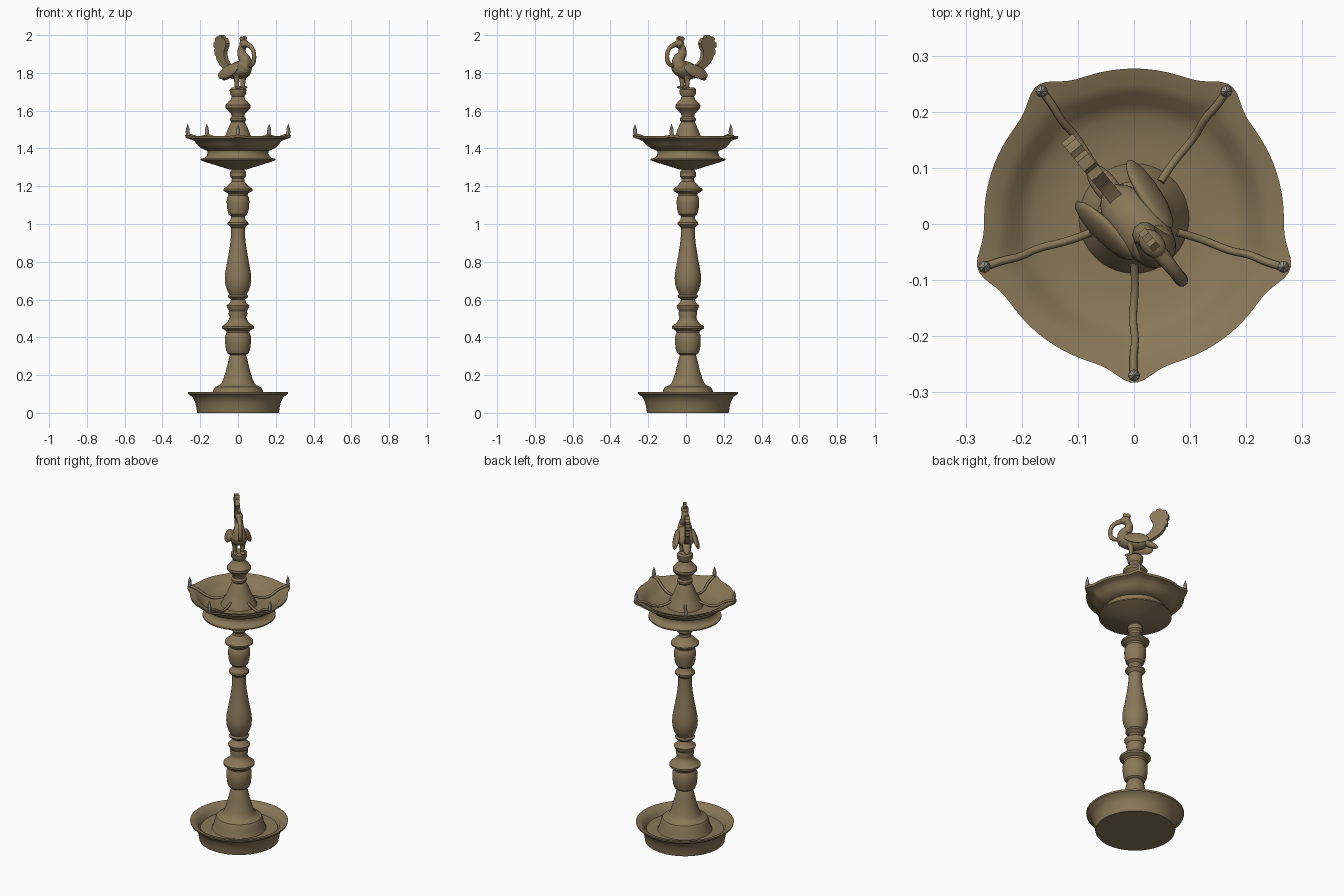
import bpy, bmesh, math
from mathutils import Vector, Matrix

CY = 0.01                                # lamp axis sits slightly behind the origin
HEAD = math.radians(-51)                 # direction the bird faces
SPOUTS = [math.radians(-90 + 72 * i) for i in range(5)]


def material(name, rgb):
    m = bpy.data.materials.new(name)
    m.diffuse_color = (*rgb, 1)
    return m


BRASS = material("aged brass", (0.25, 0.185, 0.098))
FLAME = material("pale flame", (0.50, 0.46, 0.40))


def finish(ob, mat, angle=35):
    ob.data.materials.clear()
    ob.data.materials.append(mat)
    bpy.ops.object.select_all(action='DESELECT')
    ob.select_set(True)
    bpy.context.view_layer.objects.active = ob
    bpy.ops.object.shade_smooth_by_angle(angle=math.radians(angle))
    return ob


def from_bmesh(name, bm, mat, angle=35):
    bmesh.ops.recalc_face_normals(bm, faces=bm.faces)
    me = bpy.data.meshes.new(name)
    bm.to_mesh(me)
    bm.free()
    ob = bpy.data.objects.new(name, me)
    bpy.context.collection.objects.link(ob)
    return finish(ob, mat, angle)


def lathe(name, profile, seg=48, warp=None, mat=BRASS, centre=(0, CY)):
    """Turn (radius, z) points about the vertical axis; warp bends (r, z, angle)."""
    bm = bmesh.new()
    rings = []
    for r, z in profile:
        if r == 0:
            rings.append([bm.verts.new((*centre, z))] * seg)
            continue
        ring = []
        for i in range(seg):
            a = 2 * math.pi * i / seg
            rr, zz = warp(r, z, a) if warp else (r, z)
            ring.append(bm.verts.new((centre[0] + rr * math.cos(a), centre[1] + rr * math.sin(a), zz)))
        rings.append(ring)
    for A, B in zip(rings, rings[1:]):
        for i in range(seg):
            j = (i + 1) % seg
            quad = list(dict.fromkeys((A[i], A[j], B[j], B[i])))
            bm.faces.new(quad)
    return from_bmesh(name, bm, mat)


def tube(name, pts, radii, mat=BRASS, res=3):
    cu = bpy.data.curves.new(name, 'CURVE')
    cu.dimensions = '3D'
    cu.bevel_depth = 1
    cu.bevel_resolution = res
    cu.use_fill_caps = True
    sp = cu.splines.new('NURBS')
    sp.points.add(len(pts) - 1)
    for p, co, r in zip(sp.points, pts, radii):
        p.co = (*co, 1)
        p.radius = r
    sp.order_u = 3
    sp.use_endpoint_u = True
    sp.resolution_u = 5
    ob = bpy.data.objects.new(name, cu)
    bpy.context.collection.objects.link(ob)
    bpy.ops.object.select_all(action='DESELECT')
    ob.select_set(True)
    bpy.context.view_layer.objects.active = ob
    bpy.ops.object.convert(target='MESH')
    return finish(bpy.context.view_layer.objects.active, mat, 50)


# Bird space: u forward, v sideways, z up
BIRD = Matrix.Translation((0, 0.005, 0)) @ Matrix.Rotation(HEAD, 4, 'Z')


def B(u, v, z):
    return BIRD @ Vector((u, v, z))


def blob(name, loc, size, pitch=0, roll=0):
    bm = bmesh.new()
    M = (BIRD @ Matrix.Translation(loc) @ Matrix.Rotation(math.radians(roll), 4, 'X')
         @ Matrix.Rotation(math.radians(pitch), 4, 'Y') @ Matrix.Diagonal((*size, 1)))
    bmesh.ops.create_uvsphere(bm, u_segments=20, v_segments=12, radius=1, matrix=M)
    return from_bmesh(name, bm, BRASS, 60)


def plate(name, outline, thick):
    """Flat upright (u, z) outline given thickness across the bird."""
    bm = bmesh.new()
    L = [bm.verts.new(B(u, -thick / 2, z)) for u, z in outline]
    f = bm.faces.new(L)
    ext = bmesh.ops.extrude_face_region(bm, geom=[f])
    side = B(0, thick, 0) - B(0, 0, 0)
    bmesh.ops.translate(bm, vec=side, verts=[g for g in ext['geom'] if isinstance(g, bmesh.types.BMVert)])
    return from_bmesh(name, bm, BRASS, 35)


# Base tray with flared rim
lathe("base_tray", [(0, 0), (0.216, 0), (0.221, 0.03), (0.228, 0.06), (0.242, 0.085), (0.264, 0.1),
                    (0.266, 0.11), (0.245, 0.108), (0.222, 0.09), (0.21, 0.065), (0, 0.065)], 64)

# Turned column from bell foot to neck
lathe("column", [(0.15, 0.06), (0.135, 0.095), (0.131, 0.12), (0.122, 0.137), (0.096, 0.147), (0.087, 0.158),
                 (0.077, 0.18), (0.066, 0.215), (0.056, 0.255), (0.048, 0.29), (0.042, 0.307), (0.056, 0.315),
                 (0.064, 0.335), (0.068, 0.37), (0.068, 0.405), (0.06, 0.425), (0.064, 0.435), (0.084, 0.447),
                 (0.085, 0.458), (0.062, 0.475), (0.048, 0.493), (0.045, 0.508), (0.05, 0.525), (0.047, 0.54),
                 (0.058, 0.558), (0.06, 0.568), (0.044, 0.582), (0.036, 0.6), (0.052, 0.612), (0.054, 0.62),
                 (0.046, 0.628), (0.058, 0.65), (0.067, 0.68), (0.07, 0.71), (0.068, 0.74), (0.06, 0.785),
                 (0.05, 0.84), (0.042, 0.89), (0.037, 0.94), (0.037, 0.98), (0.042, 0.985), (0.055, 0.998),
                 (0.054, 1.008), (0.04, 1.022), (0.036, 1.04), (0.05, 1.052), (0.057, 1.08), (0.06, 1.115),
                 (0.058, 1.14), (0.05, 1.152), (0.053, 1.162), (0.076, 1.175), (0.077, 1.184), (0.058, 1.2),
                 (0.044, 1.215), (0.034, 1.225), (0.033, 1.24), (0.042, 1.252), (0.042, 1.275), (0.034, 1.285),
                 (0.034, 1.32)], 40)

# Drip plate below the bowl
lathe("drip_plate", [(0, 1.285), (0.05, 1.29), (0.11, 1.309), (0.17, 1.327), (0.198, 1.338), (0.198, 1.345),
                     (0.178, 1.35), (0.166, 1.36), (0.16, 1.378), (0.165, 1.395), (0, 1.395)], 64)


# Oil bowl, rim pulled out into five spouts
def spout(r, z, a):
    near = min(abs((a - s + math.pi) % (2 * math.pi) - math.pi) for s in SPOUTS)
    w = math.exp(-(near / 0.14) ** 2) * min(1, max(0, (r - 0.19) / 0.07))
    return r + 0.026 * w, z + 0.006 * w


lathe("oil_bowl", [(0, 1.389), (0.168, 1.389), (0.196, 1.402), (0.216, 1.42), (0.228, 1.438), (0.245, 1.446),
                   (0.264, 1.452), (0.267, 1.465), (0.24, 1.457), (0.222, 1.448), (0.205, 1.425), (0.18, 1.412),
                   (0.12, 1.405), (0, 1.405)], 150, spout)

# Upper stem rising from the bowl
lathe("upper_stem", [(0.1, 1.4), (0.09, 1.425), (0.076, 1.45), (0.064, 1.475), (0.053, 1.505), (0.042, 1.528),
                     (0.036, 1.54), (0.042, 1.548), (0.042, 1.558), (0.034, 1.568), (0.036, 1.582), (0.05, 1.597),
                     (0.065, 1.615), (0.066, 1.63), (0.052, 1.647), (0.038, 1.66), (0.033, 1.675), (0.043, 1.69),
                     (0.044, 1.712), (0.034, 1.722), (0, 1.725)], 40)

# Wicks lying in the bowl, each with a flame at its spout
for i, s in enumerate(SPOUTS):
    c, n = math.cos(s), math.sin(s)
    path = [(0.08, 1.44), (0.12, 1.42), (0.18, 1.424), (0.215, 1.45), (0.25, 1.467), (0.284, 1.475)]
    side = [0, 0.003, -0.003, 0.003, -0.002, 0]
    tube(f"wick_{i}", [(r * c - d * n, CY + r * n + d * c, z) for (r, z), d in zip(path, side)],
         [0.007] * 6, res=2)
    lathe(f"flame_{i}", [(0, 1.462), (0.008, 1.468), (0.011, 1.485), (0.009, 1.505), (0.004, 1.52), (0, 1.532)],
          8, mat=FLAME, centre=(0.28 * c, CY + 0.28 * n))

# Bird: body, wings, legs
blob("bird_body", (0.01, 0, 1.815), (0.088, 0.05, 0.047), pitch=-12)
blob("bird_breast", (0.055, 0, 1.835), (0.042, 0.04, 0.045))
blob("bird_rump", (-0.08, 0, 1.79), (0.055, 0.022, 0.017), pitch=-28)
for k, name in ((1, "left"), (-1, "right")):
    blob(f"{name}_wing", (-0.02, k * 0.052, 1.808), (0.075, 0.014, 0.038), pitch=-20, roll=k * 22)
    tube(f"{name}_leg", [B(0.02, k * 0.022, 1.79), B(0.012, k * 0.021, 1.755), B(0.018, k * 0.02, 1.72)],
         [0.02, 0.011, 0.012])
    blob(f"{name}_foot", (0.025, k * 0.02, 1.724), (0.026, 0.012, 0.008))

# Neck, head, crest and the long strand hanging from the beak
tube("bird_neck", [B(0.05, 0, 1.82), B(0.07, 0, 1.865), B(0.03, 0, 1.895), B(0.03, 0, 1.93), B(0.05, 0, 1.955)],
     [0.042, 0.034, 0.024, 0.02, 0.018])
blob("bird_head", (0.052, 0, 1.953), (0.03, 0.021, 0.023))
plate("bird_crest", [(0.03, 1.962), (0.022, 1.982), (0.032, 1.992), (0.044, 1.99), (0.053, 1.996), (0.064, 1.986),
                     (0.062, 1.965)], 0.016)
tube("beak_strand", [B(0.068, 0, 1.952), B(0.105, 0, 1.945), B(0.133, 0, 1.915), B(0.137, 0, 1.87),
                     B(0.118, 0, 1.84), B(0.095, 0, 1.838)], [0.015, 0.012, 0.011, 0.012, 0.012, 0.009])

# Raised fan tail with scalloped tip
tail = [(-0.045, 1.835), (-0.06, 1.8), (-0.1, 1.815), (-0.14, 1.842), (-0.165, 1.872), (-0.172, 1.892),
        (-0.183, 1.9), (-0.184, 1.92), (-0.178, 1.928), (-0.19, 1.938), (-0.19, 1.96), (-0.178, 1.966),
        (-0.18, 1.983), (-0.165, 1.992), (-0.154, 1.986), (-0.145, 2.0), (-0.125, 1.999), (-0.118, 1.985),
        (-0.103, 1.985), (-0.092, 1.97), (-0.085, 1.955), (-0.09, 1.94), (-0.102, 1.92), (-0.104, 1.895),
        (-0.095, 1.87), (-0.075, 1.848)]
plate("bird_tail", tail, 0.026)
